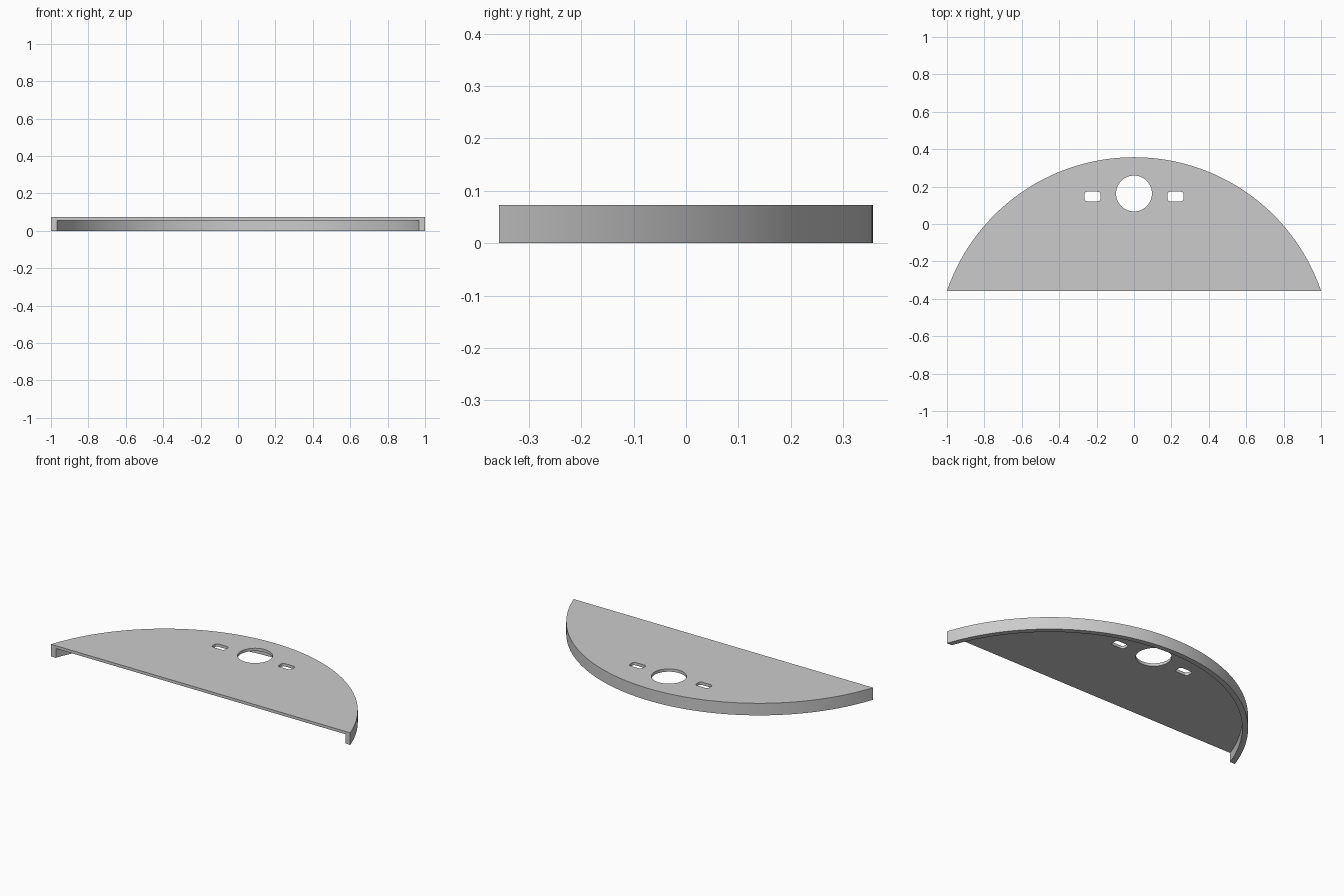
import bpy, bmesh, math

if "Cube" in bpy.data.objects:
    bpy.data.objects.remove(bpy.data.objects["Cube"], do_unlink=True)

FRONT, BACK, HEIGHT, ROOF = -0.357, 0.357, 0.073, 0.056
RADIUS = (1 + (BACK - FRONT) ** 2) / (2 * (BACK - FRONT))
CENTRE = BACK - RADIUS
WALL = 0.031

grey = bpy.data.materials.new("plain grey")
grey.use_nodes = True
colour = (0.6, 0.6, 0.6, 1)
grey.diffuse_color = colour
grey.node_tree.nodes["Principled BSDF"].inputs["Base Color"].default_value = colour


def arc(cx, cy, r, start, end, steps):
    return [(cx + r * math.cos(start + (end - start) * i / steps),
             cy + r * math.sin(start + (end - start) * i / steps))
            for i in range(steps + 1)]


def segment(r, chord_y):
    """Circle segment lying behind a straight chord."""
    a = math.asin((chord_y - CENTRE) / r)
    return arc(0, CENTRE, r, a, math.pi - a, 96)


def rounded_slot(cx, cy, w, d, r):
    points = []
    for i, (sx, sy) in enumerate([(1, 1), (-1, 1), (-1, -1), (1, -1)]):
        points += arc(cx + sx * (w / 2 - r), cy + sy * (d / 2 - r), r,
                      i * math.pi / 2, (i + 1) * math.pi / 2, 6)
    return points


def prism(name, outline, z0, z1):
    bm = bmesh.new()
    face = bm.faces.new([bm.verts.new((x, y, z0)) for x, y in outline])
    top = bmesh.ops.extrude_face_region(bm, geom=[face])["geom"]
    bmesh.ops.translate(bm, vec=(0, 0, z1 - z0),
                        verts=[v for v in top if isinstance(v, bmesh.types.BMVert)])
    bmesh.ops.recalc_face_normals(bm, faces=bm.faces)
    mesh = bpy.data.meshes.new(name)
    bm.to_mesh(mesh)
    bm.free()
    mesh.materials.append(grey)
    obj = bpy.data.objects.new(name, mesh)
    bpy.context.collection.objects.link(obj)
    return obj


# Curved shelf body with a solid top and a rim along the arc
body = prism("shelf_body", segment(RADIUS, FRONT), 0, HEIGHT)

# Hollow underside, round hole and two rounded slots
cutters = [
    prism("underside_cutter", segment(RADIUS - WALL, FRONT - 0.03), -0.1, ROOF),
    prism("round_hole_cutter", arc(0, 0.163, 0.096, 0, math.tau, 64)[:-1], 0.02, 0.2),
]
for side, sx in (("left", 1), ("right", -1)):
    cutters.append(prism(side + "_slot_cutter",
                         rounded_slot(sx * 0.222, 0.147, 0.086, 0.051, 0.015), 0.02, 0.2))

bpy.ops.object.select_all(action="DESELECT")
bpy.context.view_layer.objects.active = body
body.select_set(True)
for cutter in cutters:
    cutter.hide_render = True
    mod = body.modifiers.new(cutter.name, "BOOLEAN")
    mod.operation = "DIFFERENCE"
    mod.solver = "EXACT"
    mod.object = cutter
    bpy.ops.object.modifier_apply(modifier=mod.name)
for cutter in cutters:
    bpy.data.objects.remove(cutter, do_unlink=True)

# Smooth curved walls, crisp edges
bpy.ops.object.shade_smooth_by_angle(angle=math.radians(30))
